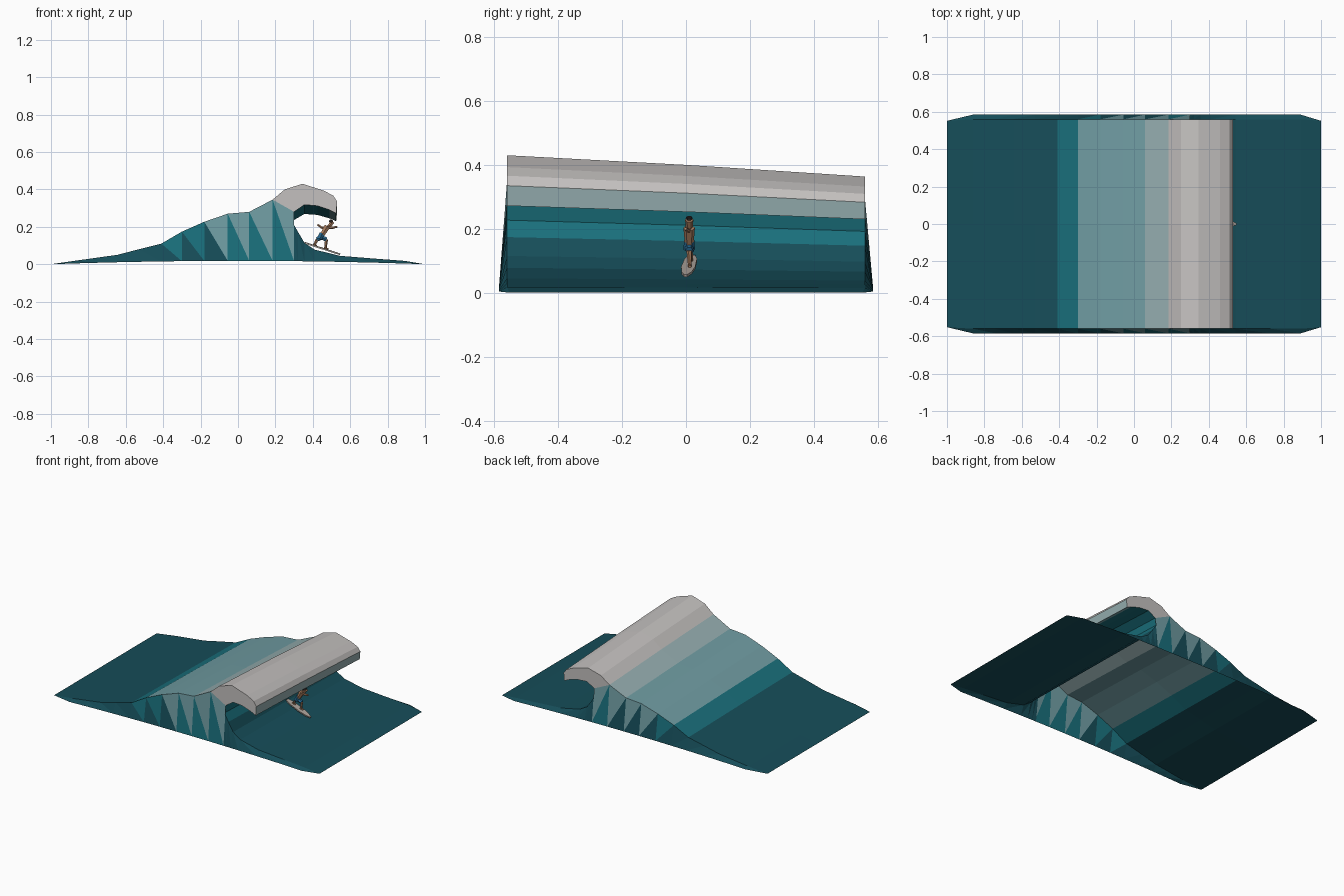
import bpy, bmesh, math
from mathutils import Vector, Matrix

if "Cube" in bpy.data.objects:
    bpy.data.objects.remove(bpy.data.objects["Cube"])


def material(name, rgb):
    m = bpy.data.materials.new(name)
    m.diffuse_color = (*rgb, 1)
    m.use_nodes = True
    m.node_tree.nodes["Principled BSDF"].inputs["Base Color"].default_value = m.diffuse_color
    return m


DEEP = material("deep_water", (0.008, 0.075, 0.1))
TEAL = material("teal_water", (0.01, 0.16, 0.2))
MID = material("light_water", (0.16, 0.33, 0.36))
PALE = material("pale_water", (0.3, 0.42, 0.43))
FOAM = material("foam", (0.55, 0.53, 0.52))
SKIN = material("skin", (0.42, 0.22, 0.12))
SHORTS = material("shorts_blue", (0.02, 0.14, 0.28))
HAIR = material("hair", (0.02, 0.015, 0.015))
BOARD = material("board", (0.42, 0.37, 0.33))
WATER = [DEEP, TEAL, MID, PALE, FOAM]


def make_object(name, bm, mats):
    bmesh.ops.recalc_face_normals(bm, faces=bm.faces)
    me = bpy.data.meshes.new(name)
    bm.to_mesh(me)
    bm.free()
    ob = bpy.data.objects.new(name, me)
    bpy.context.collection.objects.link(ob)
    for m in mats:
        me.materials.append(m)
    return ob


# Wave profile in x, z, with the water colour of the strip that follows
BACK = [(-1, 0, 0), (-0.86, 0.02, 0), (-0.74, 0.037, 0), (-0.645, 0.05, 0), (-0.53, 0.08, 0),
        (-0.41, 0.11, 1), (-0.3, 0.174, 2), (-0.18, 0.227, 2), (-0.055, 0.27, 2),
        (0.06, 0.28, 3), (0.185, 0.345, 4)]
OUTER = [(0.25, 0.40, 4), (0.345, 0.43, 4), (0.46, 0.393, 4), (0.51, 0.366, 4), (0.53, 0.335, 3)]
INNER = [(0.525, 0.272, 2), (0.49, 0.29, 1), (0.425, 0.312, 1), (0.355, 0.318, 1), (0.30, 0.28, 1)]
FACE = [(0.29, 0.227, 1), (0.32, 0.174, 0), (0.355, 0.115, 0), (0.41, 0.078, 0), (0.543, 0.045, 0),
        (0.73, 0.03, 0), (0.89, 0.018, 0), (1, 0, 0)]
profile = BACK + OUTER + INNER + FACE
n = len(profile)

bm = bmesh.new()


def add_face(verts, mat):
    f = bm.faces.new(verts)
    f.material_index = mat


# Wave sheet, lower towards the back end
rows = []
for y, s in ((-0.56, 1.0), (0.0, 0.93), (0.56, 0.845)):
    rows.append([bm.verts.new((x, y * (0.985 if abs(x) == 1 else 1), z * s)) for x, z, c in profile])
for a, b in zip(rows, rows[1:]):
    for i in range(n - 1):
        add_face((a[i], a[i + 1], b[i + 1], b[i]), profile[i][2])

# End walls down to the flared base, and end caps of the curling lip
nb, no, ni = len(BACK), len(OUTER), len(INNER)
for row, side in ((rows[0], -1), (rows[-1], 1)):
    upper = row[:nb] + row[nb + no + ni - 1:]
    base = [upper[0]]
    base += [bm.verts.new((v.co.x, side * 0.585, 0.018 * (1 - v.co.x ** 2))) for v in upper[1:-1]]
    base += [upper[-1]]
    for i in range(len(upper) - 1):
        tall = upper[i].co.z > 0.1
        if i > 0:
            add_face((base[i], base[i + 1], upper[i]), 1 if upper[i].co.z > 0.25 else 0)
        if i < len(upper) - 2:
            add_face((upper[i], upper[i + 1], base[i + 1]), (2 if i > 6 else 1) if tall and i < nb else 0)
    outer = row[nb - 1:nb + no]
    inner = row[nb + no:nb + no + ni][::-1]
    add_face((outer[0], outer[1], inner[0]), 4)
    for i in range(ni - 1):
        add_face((outer[i + 1], outer[i + 2], inner[i + 1], inner[i]), 4)
make_object("wave", bm, WATER)


# Tapered box limb between two points
def limb(name, a, b, w0, w1, mat, depth=1.0):
    a, b = Vector(a), Vector(b)
    d = b - a
    m = bmesh.new()
    bmesh.ops.create_cone(m, cap_ends=True, segments=6, radius1=w0, radius2=w1, depth=d.length)
    bmesh.ops.scale(m, vec=(1, depth, 1), verts=m.verts)
    rot = Vector((0, 0, 1)).rotation_difference(d).to_matrix().to_4x4()
    m.transform(Matrix.Translation((a + b) / 2) @ rot)
    return make_object(name, m, [mat])


# Surfboard: pointed outline, extruded and tilted down the face
m = bmesh.new()
half = [(-0.1, 0.01), (-0.06, 0.02), (0.02, 0.022), (0.07, 0.016), (0.1, 0.005)]
outline = half + [(x, -y) for x, y in reversed(half)]
f = m.faces.new([m.verts.new((x, y, 0)) for x, y in outline])
top = bmesh.ops.extrude_face_region(m, geom=[f])["geom"]
bmesh.ops.translate(m, vec=(0, 0, 0.008), verts=[v for v in top if isinstance(v, bmesh.types.BMVert)])
m.transform(Matrix.Translation((0.45, 0.009, 0.08)) @ Matrix.Rotation(math.radians(-6), 4, 'Z')
            @ Matrix.Rotation(math.radians(18), 4, 'Y'))
make_object("surfboard", m, [BOARD])

# Rider: crouched figure with arms spread
limb("torso", (0.443, 0.01, 0.145), (0.478, 0.01, 0.203), 0.013, 0.018, SKIN)
limb("hips", (0.438, 0.01, 0.135), (0.45, 0.01, 0.165), 0.018, 0.016, SHORTS)
limb("neck", (0.478, 0.01, 0.2), (0.492, 0.01, 0.212), 0.007, 0.007, SKIN)
limb("head", (0.49, 0.01, 0.205), (0.505, 0.01, 0.228), 0.011, 0.013, SKIN)
limb("hair", (0.495, 0.01, 0.223), (0.501, 0.01, 0.237), 0.014, 0.009, HAIR)
joints = {
    "front": ((0.473, 0.01, 0.132), (0.468, 0.012, 0.086), (0.505, 0.004, 0.195), (0.53, -0.002, 0.2)),
    "rear": ((0.424, 0.014, 0.132), (0.408, 0.016, 0.104), (0.448, 0.014, 0.195), (0.425, 0.016, 0.212)),
}
for part, (knee, foot, elbow, hand) in joints.items():
    limb(part + "_thigh", (0.443, 0.01, 0.145), knee, 0.014, 0.012, SHORTS)
    limb(part + "_shin", knee, foot, 0.009, 0.006, SKIN)
    limb(part + "_foot", Vector(foot) + Vector((-0.008, 0, 0.002)), Vector(foot) + Vector((0.014, 0, -0.005)),
         0.006, 0.005, SKIN)
    limb(part + "_upper_arm", (0.474, 0.01, 0.195), elbow, 0.008, 0.007, SKIN)
    limb(part + "_forearm", elbow, hand, 0.007, 0.005, SKIN)
